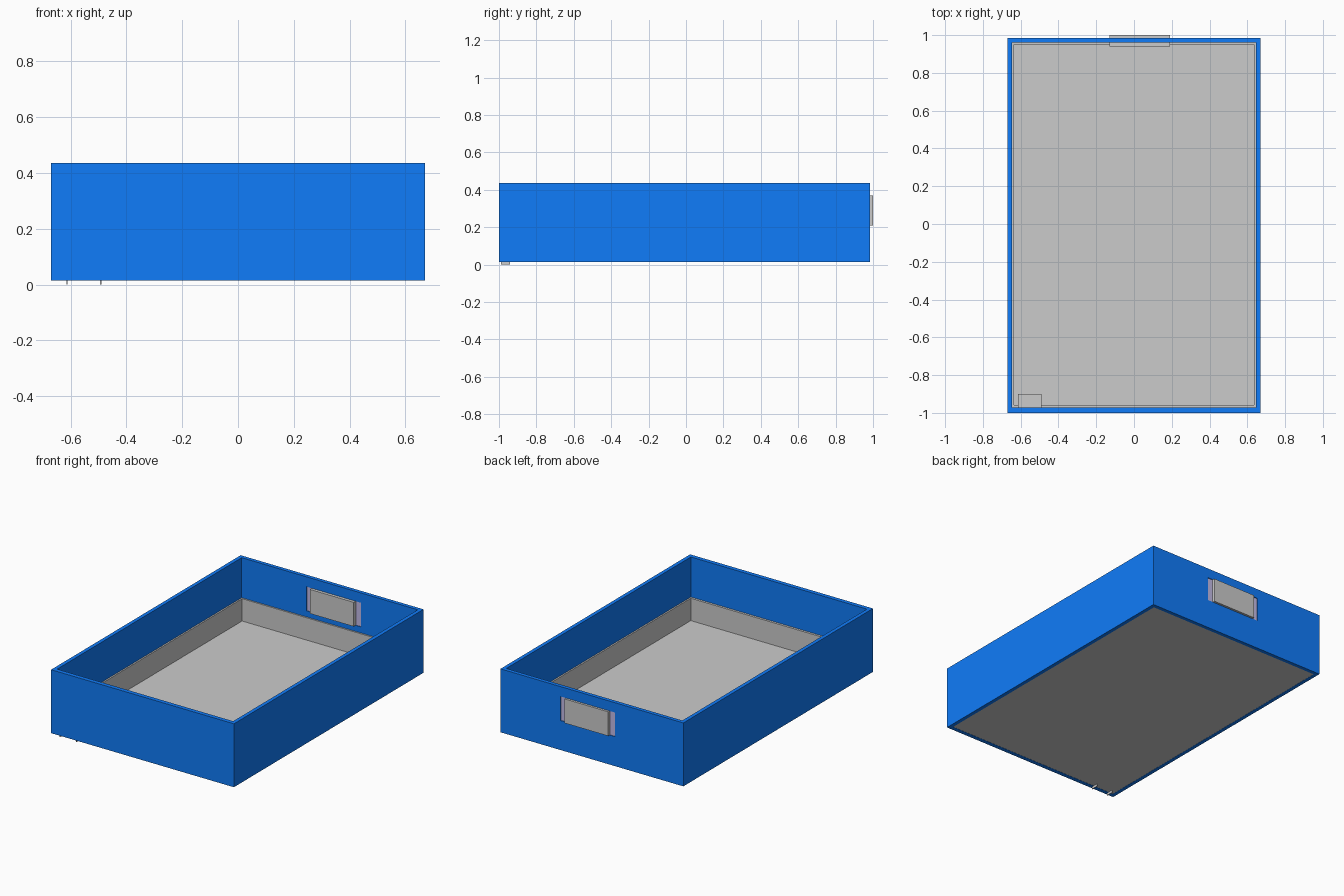
import bpy

if "Cube" in bpy.data.objects:
    bpy.data.objects.remove(bpy.data.objects["Cube"])


def paint(name, rgb):
    mat = bpy.data.materials.new(name)
    mat.diffuse_color = (*rgb, 1)
    mat.use_nodes = True
    mat.node_tree.nodes["Principled BSDF"].inputs["Base Color"].default_value = mat.diffuse_color
    return mat


def box(name, x, y, z, mat=None):
    """Axis-aligned box from (min, max) ranges."""
    bpy.ops.mesh.primitive_cube_add(size=1, location=[(a + b) / 2 for a, b in (x, y, z)])
    ob = bpy.context.object
    ob.name = name
    ob.scale = [b - a for a, b in (x, y, z)]
    bpy.ops.object.transform_apply(location=False, rotation=False, scale=True)
    if mat:
        ob.data.materials.append(mat)
    return ob


def cut(target, cutter):
    mod = target.modifiers.new("cut", 'BOOLEAN')
    mod.operation = 'DIFFERENCE'
    mod.solver = 'EXACT'
    mod.object = cutter
    cutter.hide_render = True
    cutter.hide_viewport = True


blue = paint("blue", (0.005, 0.2, 0.95))
purple = paint("pale_purple", (0.55, 0.5, 0.8))

# Outer blue walls, open at top and bottom, with a slot in the back wall
walls = box("outer_walls", (-0.67, 0.67), (-1.0, 0.985), (0.015, 0.435), blue)
cut(walls, box("wall_cutter", (-0.645, 0.645), (-0.972, 0.96), (-0.1, 0.6)))
cut(walls, box("slot_cutter", (-0.17, 0.23), (0.9, 1.1), (0.21, 0.37)))

# Grey inner tray: floor with a low wall all round
liner = box("inner_tray", (-0.645, 0.645), (-0.972, 0.96), (0.016, 0.17))
cut(liner, box("tray_cutter", (-0.635, 0.635), (-0.957, 0.95), (0.022, 0.4)))

# Back latch block sitting in the slot, with its backing plate
box("latch_block", (-0.13, 0.19), (0.94, 1.0), (0.21, 0.37))
box("latch_plate", (-0.17, 0.23), (0.964, 0.98), (0.21, 0.37), purple)

# Small hood in the front left corner
x0, x1, t = -0.615, -0.49, 0.004
box("hood_top", (x0, x1), (-0.972, -0.9), (0.174, 0.18))
box("hood_back", (x0, x1), (-0.904, -0.9), (0.02, 0.18))
for side, x in (("left", x0), ("right", x1 - t)):
    box(f"hood_cheek_{side}", (x, x + t), (-0.972, -0.9), (0.02, 0.178))
    box(f"hood_foot_{side}", (x, x + t), (-0.99, -0.94), (0.0, 0.018))
